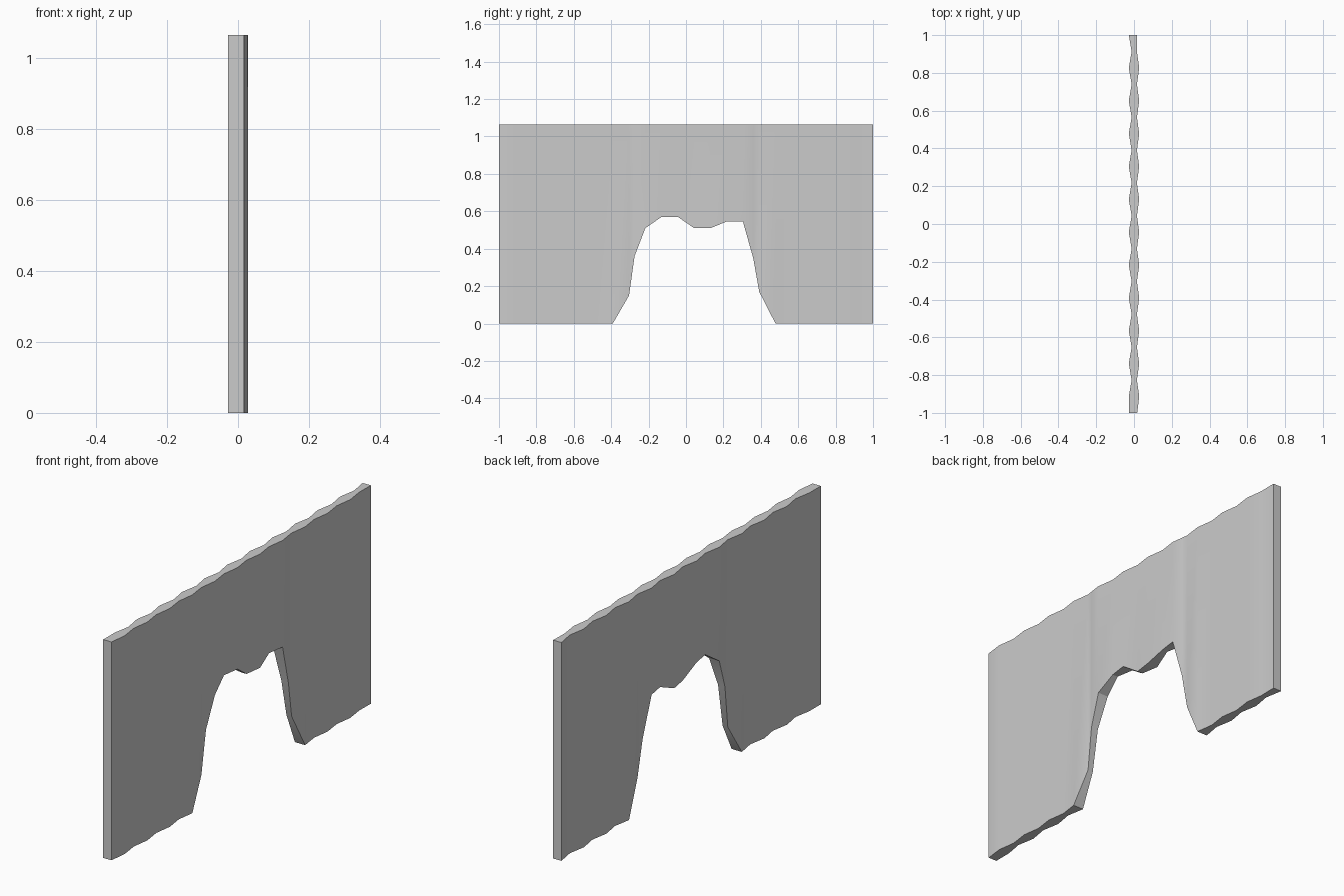
import bpy, bmesh

if "Cube" in bpy.data.objects:
    bpy.data.objects.remove(bpy.data.objects["Cube"])

HEIGHT, N = 1.065, 23
STEP = 2 / N

# Underside height of the ragged opening at each regular column
opening = {8: 0.15, 9: 0.51, 10: 0.57, 11: 0.57, 12: 0.51,
           13: 0.51, 14: 0.545, 15: 0.545, 16: 0.17}


def faces_x(i):
    """Left and right wall surface at column i: wide and narrow alternate."""
    if i in (0, N):
        return -0.0275, 0.017
    return (-0.0275, 0.0275) if i % 2 else (-0.0125, 0.0155)


columns = []
for i in range(N + 1):
    columns.append((-1 + i * STEP, *faces_x(i), opening.get(i, 0.0)))

# Extra corners on the steep sides of the opening
for y, z in ((-0.275, 0.36), (0.36, 0.347)):
    i = int((y + 1) / STEP)
    t = (y + 1) / STEP - i
    a, b = faces_x(i), faces_x(i + 1)
    columns.append((y, a[0] + (b[0] - a[0]) * t, a[1] + (b[1] - a[1]) * t, z))
columns.sort()

# Wall: one four-cornered section per column, bridged along y
bm = bmesh.new()
rings = [[bm.verts.new(p) for p in ((l, y, z), (r, y, z), (r, y, HEIGHT), (l, y, HEIGHT))]
         for y, l, r, z in columns]
for a, b in zip(rings, rings[1:]):
    for k in range(4):
        m = (k + 1) % 4
        bm.faces.new((a[k], a[m], b[m], b[k]))
bm.faces.new(rings[0])
bm.faces.new(rings[-1])
bmesh.ops.recalc_face_normals(bm, faces=bm.faces)

mesh = bpy.data.meshes.new("broken_wall")
bm.to_mesh(mesh)
bm.free()
wall = bpy.data.objects.new("broken_wall", mesh)
bpy.context.collection.objects.link(wall)
bpy.context.view_layer.objects.active = wall
wall.select_set(True)
bpy.ops.object.shade_smooth_by_angle()
